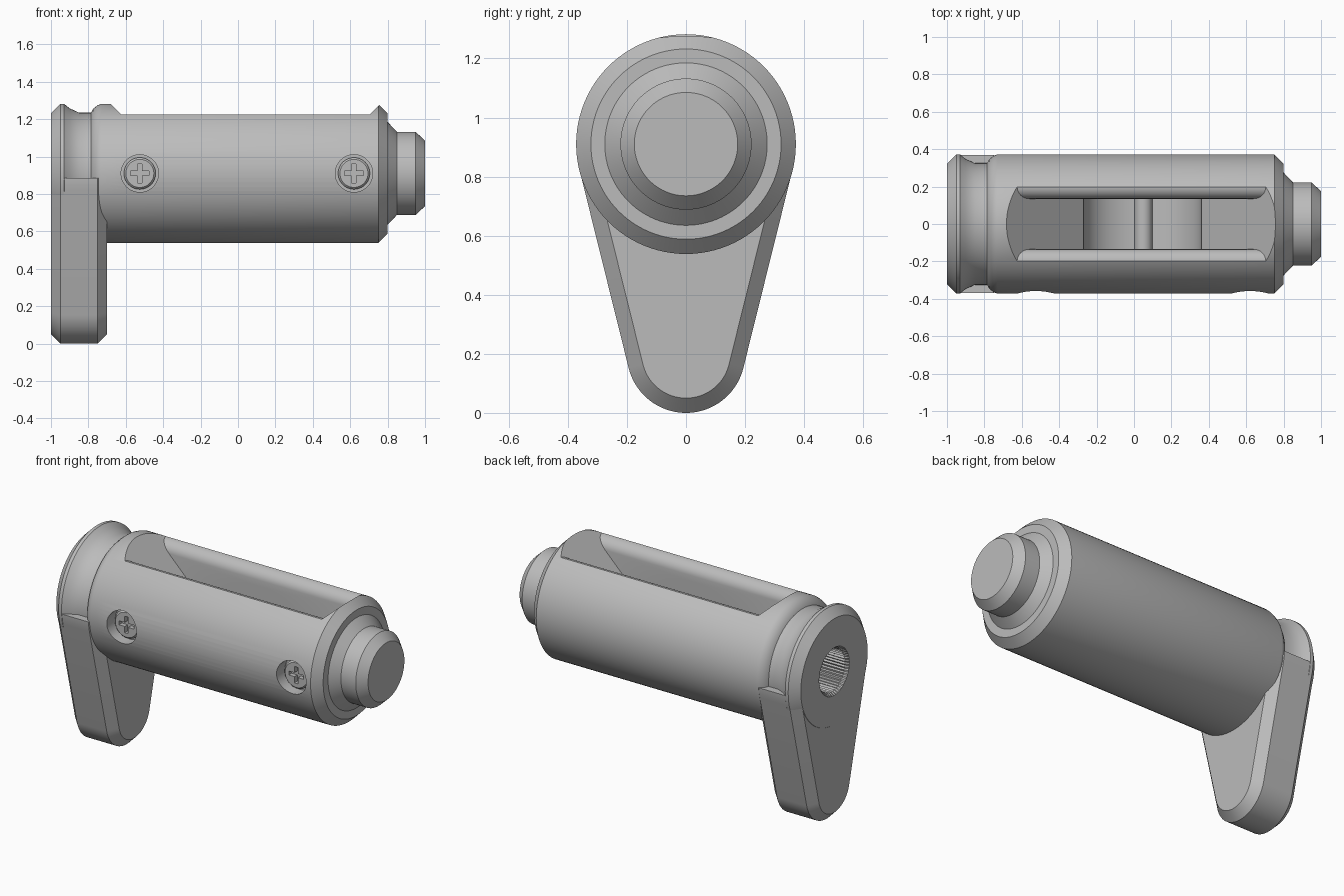
import bpy, bmesh
from math import sin, cos, pi, asin

if "Cube" in bpy.data.objects:
    bpy.data.objects.remove(bpy.data.objects["Cube"])

AXIS = 0.91          # height of the barrel axis
R = 0.372            # barrel radius

grey = bpy.data.materials.new("plain_grey")
grey.use_nodes = True
grey.diffuse_color = (0.5, 0.5, 0.5, 1)
grey.node_tree.nodes["Principled BSDF"].inputs["Base Color"].default_value = (0.5, 0.5, 0.5, 1)


def loft(name, rings, closed=False):
    """Skin a row of equal-length point rings; cap the ends or close the loop."""
    bm = bmesh.new()
    rows = [[bm.verts.new(p) for p in ring] for ring in rings]
    pairs = list(zip(rows, rows[1:]))
    if closed:
        pairs.append((rows[-1], rows[0]))
    else:
        bm.faces.new(rows[0])
        bm.faces.new(rows[-1])
    for a, b in pairs:
        for i in range(len(a)):
            j = (i + 1) % len(a)
            bm.faces.new((a[i], a[j], b[j], b[i]))
    bmesh.ops.recalc_face_normals(bm, faces=bm.faces)
    mesh = bpy.data.meshes.new(name)
    bm.to_mesh(mesh)
    bm.free()
    mesh.materials.append(grey)
    obj = bpy.data.objects.new(name, mesh)
    bpy.context.collection.objects.link(obj)
    return obj


def ring_x(x, r, n=96, ripple=0):
    """Circle round the barrel axis, with optional knurling."""
    return [(x, (r - ripple * (i % 2)) * cos(2 * pi * i / n),
             AXIS + (r - ripple * (i % 2)) * sin(2 * pi * i / n)) for i in range(n)]


def ring_y(x, y, z, rx, rz, n=48):
    """Ellipse facing the front."""
    return [(x + rx * cos(2 * pi * i / n), y, z + rz * sin(2 * pi * i / n)) for i in range(n)]


def box(name, x0, x1, y0, y1, z0, z1):
    return loft(name, [[(x, y0, z0), (x, y1, z0), (x, y1, z1), (x, y0, z1)] for x in (x0, x1)])


def cut(obj, cutter):
    mod = obj.modifiers.new("cut", 'BOOLEAN')
    mod.operation = 'DIFFERENCE'
    mod.solver = 'EXACT'
    mod.object = cutter
    bpy.context.view_layer.objects.active = obj
    bpy.ops.object.modifier_apply(modifier=mod.name)
    bpy.data.objects.remove(cutter)


def smooth(obj, degrees=25):
    bpy.ops.object.select_all(action='DESELECT')
    obj.select_set(True)
    bpy.context.view_layer.objects.active = obj
    bpy.ops.object.shade_smooth_by_angle(angle=degrees * pi / 180)


# Barrel: turned profile with neck groove, bevelled end and stepped plunger
profile = [(-1, .322), (-.95, R), (-.93, R), (-.9, .348), (-.85, .325), (-.785, .325),
           (-.775, .345), (-.75, .365), (-.73, R), (.75, R), (.8, .322), (.8, .275),
           (.85, .222), (.95, .222), (1, .175)]
barrel = loft("barrel", [ring_x(x, r) for x, r in profile])

# Top slot with rounded lips and sloping ends
lip = [(.2 - .065 * cos(t * pi / 16), 1.16 + .065 * sin(t * pi / 16)) for t in range(9)]
half = [(.135, .86)] + lip + [(.2, 1.4)]
section = half + [(-y, z) for y, z in reversed(half)]
cut(barrel, loft("slot_cutter", [[(-.68 + 1.28 - z, y, z) for y, z in section],
                                 [(.76 - 1.28 + z, y, z) for y, z in section]]))

# Rounded pocket in the slot floor, with a cross rod
cut(barrel, loft("pocket_cutter", [ring_y(.045, y, .875, .315, .25, 64) for y in (-.135, .135)]))
rod = loft("pocket_rod", [ring_y(.05, y, .63, .048, .048, 32) for y in (-.15, .15)])
smooth(rod)

# Recessed cross-head screws on the front
for side, x in (("right", -.525), ("left", .62)):
    cut(barrel, loft("bore_cutter", [ring_y(x, y, AXIS, .1, .1) for y in (-.5, -.29)]))
    head = loft(side + "_screw", [ring_y(x, y, AXIS, r, r) for y, r in
                                  ((-.27, .085), (-.315, .085), (-.325, .075))])
    cut(head, box("cross_cutter", x - .05, x + .05, -.4, -.297, AXIS - .012, AXIS + .012))
    cut(head, box("cross_cutter", x - .012, x + .012, -.4, -.297, AXIS - .05, AXIS + .05))
    smooth(head)

# Knurled socket in the closed end
cut(barrel, loft("socket_cutter", [ring_x(x, .16) for x in (-1.1, -.8)]))
smooth(barrel)
sleeve = loft("socket_sleeve", [ring_x(-.79, .165), ring_x(-.99, .165), ring_x(-1, .16),
                                ring_x(-1, .145), ring_x(-.98, .135, ripple=.008),
                                ring_x(-.79, .135, ripple=.008)], closed=True)
smooth(sleeve)


def lever_ring(x, inset):
    """Teardrop outline round the barrel axis and the lever tip."""
    big, small, tip = R - .001, .2, .2
    a = asin((big - small) / (AXIS - tip))
    pts = []
    for centre, r, start, end in ((AXIS, big, -a, pi + a), (tip, small, pi + a, 2 * pi - a)):
        for i in range(49):
            t = start + (end - start) * i / 48
            pts.append((x, (r - inset) * cos(t), centre + (r - inset) * sin(t)))
    return pts


# Lever: bevelled teardrop plate, trimmed below the neck groove
lever = loft("lever", [lever_ring(-.999, .05), lever_ring(-.95, 0),
                       lever_ring(-.75, 0), lever_ring(-.7, .05)])
cut(lever, box("trim_cutter", -1.2, -.5, -.6, .6, .885, 1.5))
cut(lever, loft("socket_cutter", [ring_x(x, .16) for x in (-1.1, -.8)]))
smooth(lever)
